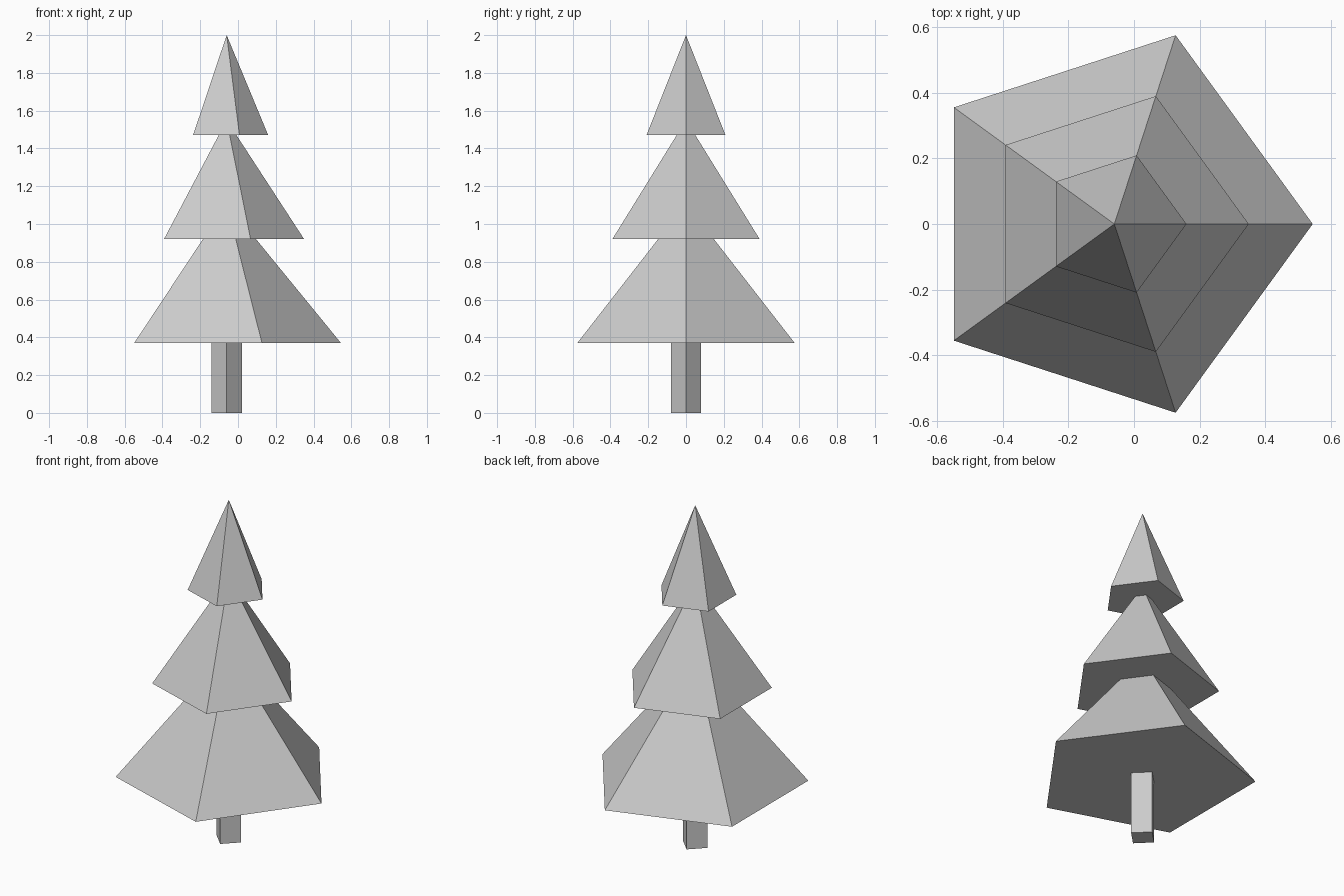
import bpy
import math

cube = bpy.data.objects.get("Cube")
if cube:
    bpy.data.objects.remove(cube, do_unlink=True)

AXIS_X = -0.06  # the tree axis sits slightly off the bounding-box centre

grey = bpy.data.materials.new("light_grey")
grey.use_nodes = True
colour = (0.6, 0.6, 0.6, 1)
grey.diffuse_color = colour
grey.node_tree.nodes["Principled BSDF"].inputs["Base Color"].default_value = colour


def add_prism(name, sides, bottom_radius, top_radius, z_low, z_high):
    """Upright flat-shaded prism or pyramid with its first corner towards +x."""
    bpy.ops.mesh.primitive_cone_add(
        vertices=sides, radius1=bottom_radius, radius2=top_radius,
        depth=z_high - z_low, location=(AXIS_X, 0, (z_low + z_high) / 2))
    obj = bpy.context.object
    obj.name = name
    # primitive corners start at +y, so turn them to +x
    first = obj.data.vertices[0].co
    obj.rotation_euler.z = -math.atan2(first.y, first.x)
    obj.data.materials.append(grey)
    return obj


# Square trunk, corner forward
add_prism("trunk", 4, 0.08, 0.08, 0, 0.37)

# Three overlapping five-sided foliage tiers
tiers = [
    ("lower_foliage", 0.605, 0.37, 1.11),
    ("middle_foliage", 0.41, 0.92, 1.55),
    ("top_foliage", 0.22, 1.47, 2.0),
]
for name, radius, base, tip in tiers:
    add_prism(name, 5, radius, 0, base, tip)
